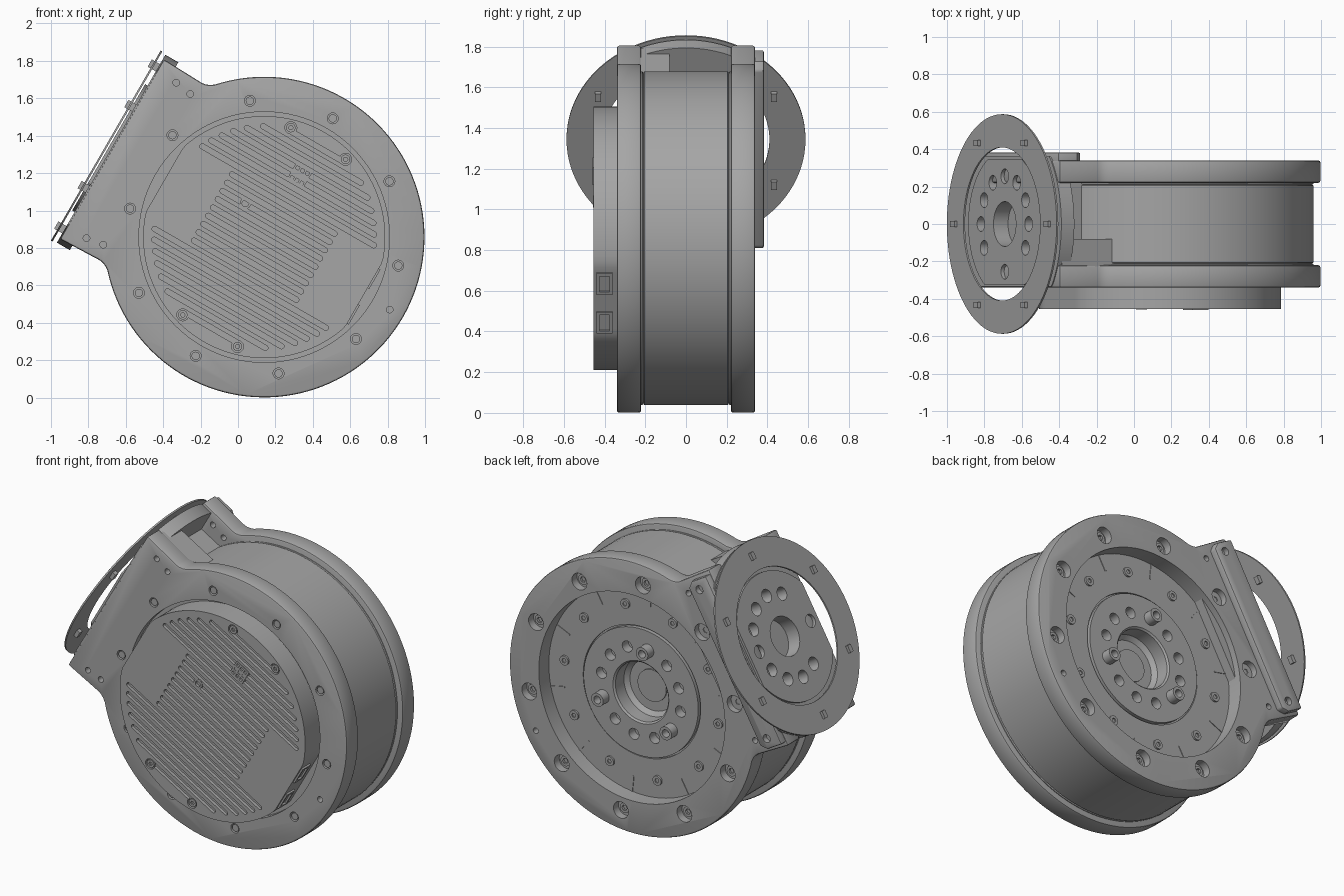
import bpy, bmesh
from math import sin, cos, pi, radians, atan2, sqrt
from mathutils import Matrix, Vector

cube = bpy.data.objects.get("Cube")
if cube:
    bpy.data.objects.remove(cube, do_unlink=True)

grey = bpy.data.materials.new("machined_grey")
grey.use_nodes = True
GREY = (0.38, 0.38, 0.38, 1)
grey.diffuse_color = GREY
grey.node_tree.nodes["Principled BSDF"].inputs["Base Color"].default_value = GREY

# Parts are built about the drum centre with the mount pointing up, then tilted
PLACE = Matrix.Translation((0.14, 0, 0.858)) @ Matrix.Rotation(radians(-60), 4, 'Y')


def circle(r, n=48, cx=0, cy=0):
    return [(cx + r * cos(2 * pi * i / n), cy + r * sin(2 * pi * i / n)) for i in range(n)]


def rect(cx, cy, w, h):
    return [(cx + sx * w / 2, cy + sy * h / 2) for sx, sy in ((-1, -1), (1, -1), (1, 1), (-1, 1))]


def polar(r, deg):
    return r * cos(radians(deg)), r * sin(radians(deg))


def add_prism(bm, pts, lo, hi, axis):
    """Extrude an outline along the drum axis Y or the mount axis Z."""
    def put(p, h):
        return (p[0], h, p[1]) if axis == 'Y' else (p[0], p[1], h)
    face = bm.faces.new([bm.verts.new(put(p, lo)) for p in pts])
    new = bmesh.ops.extrude_face_region(bm, geom=[face])["geom"]
    shift = Vector(put((0, 0), hi - lo))
    bmesh.ops.translate(bm, vec=shift, verts=[v for v in new if isinstance(v, bmesh.types.BMVert)])


def finish(name, bm, cuts=(), bevel=0):
    """Make an object; cuts are lists of (outline, low, high, axis)."""
    def make(label, b):
        bmesh.ops.recalc_face_normals(b, faces=b.faces)
        mesh = bpy.data.meshes.new(label)
        b.to_mesh(mesh)
        b.free()
        ob = bpy.data.objects.new(label, mesh)
        bpy.context.collection.objects.link(ob)
        return ob
    ob = make(name, bm)
    if bevel:
        mod = ob.modifiers.new("edge", 'BEVEL')
        mod.width, mod.segments, mod.limit_method = bevel, 2, 'ANGLE'
        mod.angle_limit = radians(50)
    helpers = []
    for group in cuts:
        b = bmesh.new()
        for c in group:
            add_prism(b, *c)
        cutter = make(name + "_cutter", b)
        cutter.hide_render = True
        mod = ob.modifiers.new("cut", 'BOOLEAN')
        mod.operation, mod.object, mod.solver = 'DIFFERENCE', cutter, 'EXACT'
        helpers.append(cutter)
    bpy.context.view_layer.update()
    mesh = bpy.data.meshes.new_from_object(ob.evaluated_get(bpy.context.evaluated_depsgraph_get()))
    ob.modifiers.clear()
    ob.data = mesh
    for h in helpers:
        bpy.data.objects.remove(h, do_unlink=True)
    mesh.transform(PLACE)
    mesh.materials.clear()
    mesh.materials.append(grey)
    bpy.ops.object.select_all(action='DESELECT')
    ob.select_set(True)
    bpy.context.view_layer.objects.active = ob
    bpy.ops.object.shade_smooth_by_angle(angle=radians(30))
    return ob


def prisms(name, items, cuts=(), bevel=0):
    bm = bmesh.new()
    for it in items:
        add_prism(bm, *it)
    return finish(name, bm, cuts, bevel)


def lathe(name, profile, cuts=()):
    bm = bmesh.new()
    vs = [bm.verts.new((r, y, 0)) for r, y in profile]
    es = [bm.edges.new(p) for p in zip(vs, vs[1:])]
    bmesh.ops.spin(bm, geom=vs + es, axis=(0, 1, 0), cent=(0, 0, 0), angle=2 * pi, steps=96)
    bmesh.ops.remove_doubles(bm, verts=bm.verts, dist=1e-4)
    return finish(name, bm, cuts)


# Drum core with the output hub and bore on its back
hub_holes = [(circle(0.035, 20, *polar(0.28, 10 + 30 * k)), 0.19, 0.4, 'Y')
             for k in range(12) if k % 4 != 1]
lathe("drum_core", [(0, 0.13), (0.16, 0.13), (0.185, 0.155), (0.185, 0.24), (0.195, 0.25),
                    (0.4, 0.25), (0.4, 0.225), (0.41, 0.225), (0.41, 0.24), (0.82, 0.24),
                    (0.82, 0.215), (0.812, 0.21), (0.82, 0.205), (0.82, -0.205),
                    (0.812, -0.21), (0.82, -0.215), (0.82, -0.3), (0, -0.3)], [hub_holes])
prisms("bore_disc", [(circle(0.1), 0.12, 0.14, 'Y')])
posts = [polar(0.28, 40 + 120 * k) for k in range(3)]
prisms("hub_posts", [(circle(0.042, 24, *p), 0.24, 0.31, 'Y') for p in posts],
       [[(circle(0.024, 16, *p), 0.26, 0.4, 'Y') for p in posts]])

# Screws and radial seams on the back plate
prisms("back_screws", [(circle(0.03, 20, *polar(0.54, 18 + 36 * k)), 0.23, 0.252, 'Y') for k in range(10)],
       [[(circle(0.014, 6, *polar(0.54, 18 + 36 * k)), 0.245, 0.3, 'Y') for k in range(10)]])
seams = []
for k in range(10):
    a = radians(36 * k)
    bar = [(x * cos(a) - y * sin(a), x * sin(a) + y * cos(a)) for x, y in rect(0.6, 0, 0.1, 0.008)]
    seams.append((bar, 0.235, 0.244, 'Y'))
prisms("back_seams", seams)

# Flange outline: round, with a filleted shoulder reaching the mount
R = 0.857
shoulder = [(0.547, 0.70), (0.55, 0.68), (0.558, 0.66)]
start = atan2(0.635, 0.572)
sweep = pi + 2 * start
arc = [(R * cos(start - sweep * i / 100), R * sin(start - sweep * i / 100)) for i in range(101)]
outline = ([(0.555, 0.94)] + shoulder + arc
           + [(-x, z) for x, z in reversed(shoulder)] + [(-0.555, 0.94)])
bolts = [polar(0.733, 36 * k) for k in range(10)]
mount_holes = [(s * x, z) for s in (-1, 1) for x, z in ((0.48, 0.82), (0.465, 0.725))]
small = [(circle(0.018, 16, *p), -0.5, 0.5, 'Y') for p in mount_holes + [polar(0.775, -90)]]
prisms("front_flange", [(outline, -0.34, -0.22, 'Y')],
       [[(circle(0.67, 96), -0.5, 0, 'Y')],
        [(circle(0.029, 24, *p), -0.5, -0.3, 'Y') for p in bolts] + small], 0.012)
prisms("front_bolts", [(circle(0.022, 24, *p), -0.31, -0.335, 'Y') for p in bolts])
prisms("back_flange", [(outline, 0.22, 0.34, 'Y')],
       [[(circle(0.65, 96), 0, 0.5, 'Y')],
        [(circle(0.052, 24, *p), 0.29, 0.5, 'Y') for p in bolts] + small], 0.012)
prisms("back_bolts", [(circle(0.032, 24, *p), 0.28, 0.305, 'Y') for p in bolts],
       [[(circle(0.018, 6, *p), 0.29, 0.4, 'Y') for p in bolts]])

# Front cover: flattened disc with cooling slots
cover = [(x, max(-0.615, min(0.615, z))) for x, z in circle(0.647, 128)]
slots = []
for i in range(-11, 12):
    x = i * 0.051
    reach = 0.33 if abs(x) < 0.24 else sqrt(0.6 ** 2 - x * x)
    if i in (-11, 11):
        reach = 0.17
    half = [(x + 0.014 * cos(pi * j / 6), reach - 0.014 + 0.014 * sin(pi * j / 6)) for j in range(7)]
    slots.append((half + [(2 * x - px, -pz) for px, pz in half], -0.5, -0.435, 'Y'))
screws = [polar(0.602, a) for a in (16.3, -16.3, 163.7, 196.3)]
prisms("front_cover", [(cover, -0.455, -0.28, 'Y')],
       [slots, [(circle(0.032, 24, *p), -0.5, -0.435, 'Y') for p in screws]])
prisms("cover_screws", [(circle(0.025, 20, *p), -0.452, -0.42, 'Y') for p in screws],
       [[(circle(0.012, 6, *p), -0.5, -0.44, 'Y') for p in screws]])
prisms("cover_boss", [(circle(0.03, 20, 0.106, 0.177), -0.457, -0.42, 'Y')],
       [[(circle(0.018, 16, 0.106, 0.177), -0.5, -0.44, 'Y')]])
prisms("cover_label", [(rect(0.38, 0, 0.1, 0.1), -0.459, -0.43, 'Y')],
       [[(rect(0.38 + 0.03 * i, 0.03 * j, 0.018, 0.018), -0.5, -0.45, 'Y')
         for i in (-1, 0, 1) for j in (-1, 0, 1)]])

# Cable sockets on the lower flat of the cover
prisms("cable_sockets", [(rect(x, -0.4, 0.12, 0.08), -0.625, -0.58, 'Z') for x in (-0.12, 0.1)],
       [[(rect(x, -0.4, 0.09, 0.05), -0.7, -0.605, 'Z') for x in (-0.12, 0.1)]])

# Mount: strut, gussets, back strip and bored pad
prisms("mount_strut", [(rect(0, 0, 0.8, 0.6), 0.6, 0.87, 'Z')])
prisms("mount_gussets", [(rect(s * 0.47, -0.17, 0.15, 0.18), 0.6, 0.92, 'Z') for s in (-1, 1)])
strip = [(-0.5, 0.78), (0.5, 0.78), (0.53, 0.82), (0.53, 0.935), (-0.53, 0.935), (-0.53, 0.82)]
prisms("back_strip", [(strip, 0.3, 0.383, 'Y')],
       [[(circle(0.025, 16, s * 0.47, 0.85), 0.35, 0.5, 'Y') for s in (-1, 1)]], 0.01)


def cropped(r, lo, hi):
    return [(x, max(lo, min(hi, y))) for x, y in circle(r, 128)]


pad_holes = [(circle(0.04, 24, *polar(0.255, 30 * k)), 0.8, 1.1, 'Z') for k in range(12) if k not in (7, 8)]
pad_holes = [(circle(0.04, 24, *polar(0.255, 30 * k)), 0.8, 1.1, 'Z')
             for k in range(12) if k not in (8, 10)]
pad_holes.append((circle(0.12, 40), 0.8, 1.1, 'Z'))
prisms("mount_pad", [(cropped(0.58, -0.335, 0.36), 0.865, 0.945, 'Z')], [pad_holes])
prisms("pad_boss", [(cropped(0.39, -0.325, 0.345), 0.94, 0.96, 'Z')], [pad_holes])

# Thin mounting ring with six locating pins
prisms("mount_ring", [(circle(0.587, 96), 0.968, 0.978, 'Z')], [[(circle(0.41, 96), 0.9, 1.1, 'Z')]])
prisms("ring_pins", [(rect(*polar(0.5, 60 * k), 0.045, 0.03), 0.945, 0.995, 'Z') for k in range(6)])
